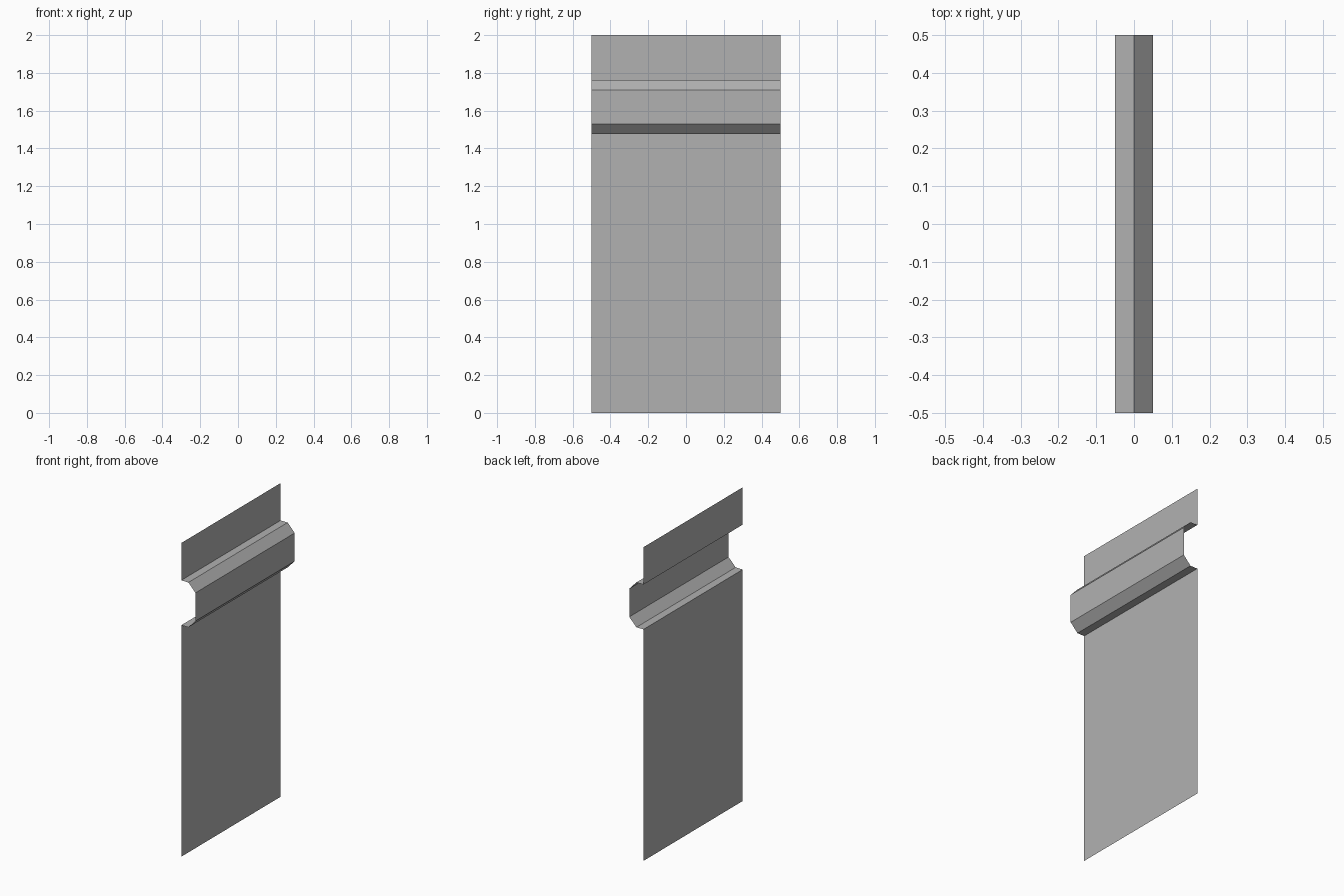
import bpy, bmesh

if "Cube" in bpy.data.objects:
    bpy.data.objects.remove(bpy.data.objects["Cube"])

# Wall cross-section (x, z): flat panel with a raised chamfered rail band
profile = [(-0.05, 0), (-0.05, 1.476), (0, 1.476), (0.05, 1.529),
           (0.05, 1.709), (0, 1.762), (-0.05, 1.762), (-0.05, 2)]

# Sweep the open profile along y as a thin sheet facing +x
bm = bmesh.new()
front = [bm.verts.new((x, -0.5, z)) for x, z in profile]
back = [bm.verts.new((x, 0.5, z)) for x, z in profile]
for i in range(len(profile) - 1):
    bm.faces.new((front[i], back[i], back[i + 1], front[i + 1]))
mesh = bpy.data.meshes.new("wall_panel")
bm.to_mesh(mesh)
bm.free()

# Dark grey finish
grey = bpy.data.materials.new("dark_grey")
grey.diffuse_color = (0.44, 0.44, 0.44, 1)
grey.use_nodes = True
grey.node_tree.nodes["Principled BSDF"].inputs["Base Color"].default_value = grey.diffuse_color
mesh.materials.append(grey)
bpy.context.collection.objects.link(bpy.data.objects.new("wall_panel", mesh))
